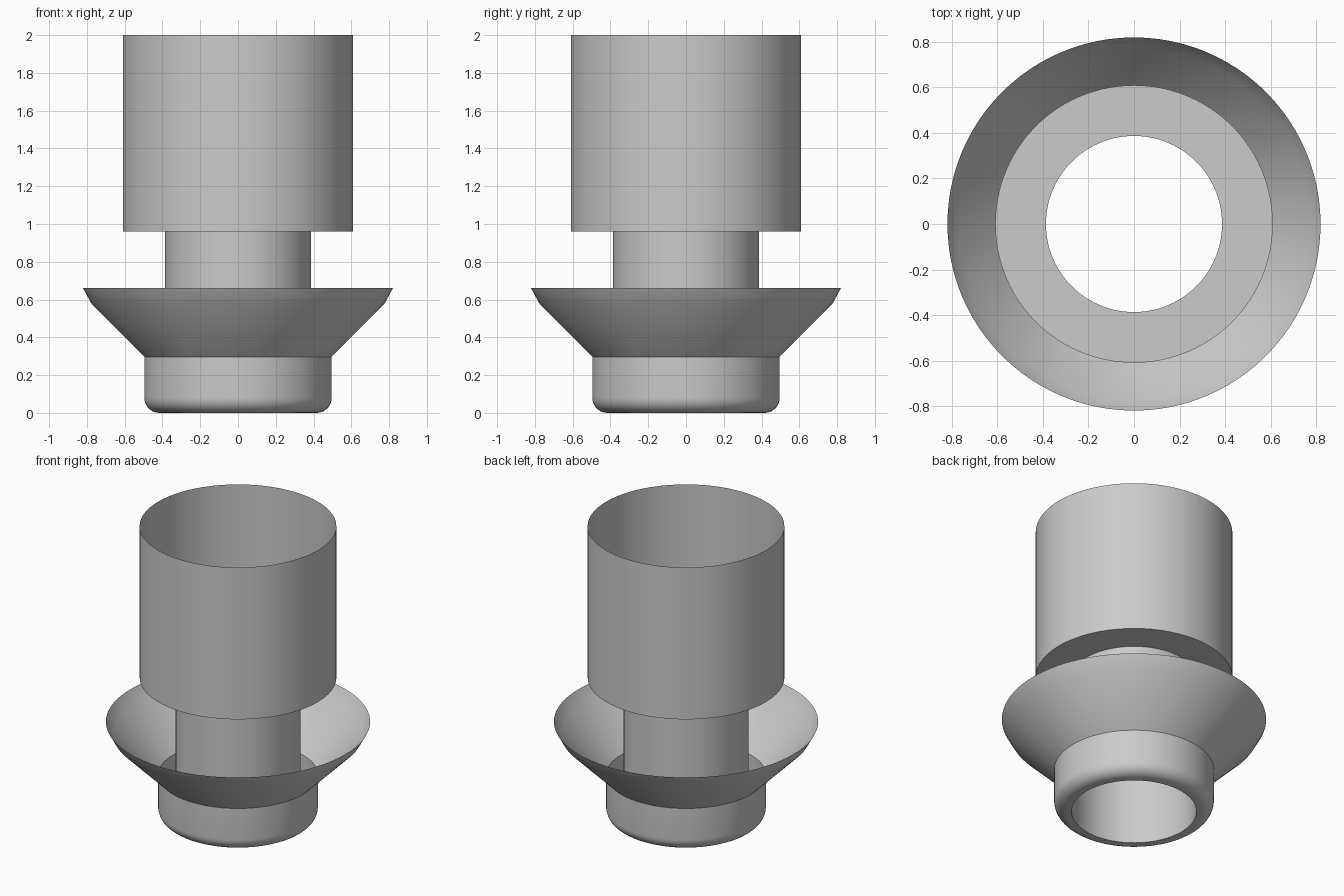
import bpy
import bmesh
from math import cos, sin, pi, radians

cube = bpy.data.objects.get("Cube")
if cube:
    bpy.data.objects.remove(cube, do_unlink=True)

SEGMENTS = 96
TUBE_R, CUP_R, FOOT_R, RIM_R = 0.387, 0.61, 0.496, 0.82
CUP_Z, FOOT_Z, RIM_Z, TOP_Z = 0.96, 0.297, 0.66, 2.0
FILLET = 0.08

grey = bpy.data.materials.new("plain grey")
grey.use_nodes = True
colour = (0.6, 0.6, 0.6, 1)
grey.diffuse_color = colour
grey.node_tree.nodes["Principled BSDF"].inputs["Base Color"].default_value = colour


def revolve(name, profile):
    """Spin an upward (radius, height) profile into a thin shell facing outward."""
    bm = bmesh.new()
    rings = []
    for r, z in profile:
        rings.append([bm.verts.new((r * cos(2 * pi * i / SEGMENTS),
                                    r * sin(2 * pi * i / SEGMENTS), z))
                      for i in range(SEGMENTS)])
    for low, high in zip(rings, rings[1:]):
        for i in range(SEGMENTS):
            j = (i + 1) % SEGMENTS
            bm.faces.new((low[i], low[j], high[j], high[i]))
    mesh = bpy.data.meshes.new(name)
    bm.to_mesh(mesh)
    bm.free()
    mesh.materials.append(grey)
    obj = bpy.data.objects.new(name, mesh)
    bpy.context.collection.objects.link(obj)
    bpy.ops.object.select_all(action="DESELECT")
    obj.select_set(True)
    bpy.context.view_layer.objects.active = obj
    bpy.ops.object.shade_smooth_by_angle(angle=radians(35))
    return obj


# Open upper cup with its ring-shaped floor
revolve("upper_cup", [(TUBE_R, CUP_Z), (CUP_R, CUP_Z), (CUP_R, TOP_Z)])

# Narrow tube running through the middle
revolve("centre_tube", [(TUBE_R, 0), (TUBE_R, CUP_Z)])

# Foot with a rounded lower edge
fillet = [(FOOT_R - FILLET + FILLET * sin(a), FILLET - FILLET * cos(a))
          for a in (pi / 2 * k / 8 for k in range(9))]
revolve("foot", [(TUBE_R, 0)] + fillet + [(FOOT_R, FOOT_Z)])

# Flared collar, steeper near the rim
revolve("flared_collar", [(FOOT_R, FOOT_Z), (0.775, 0.577), (RIM_R, RIM_Z)])
